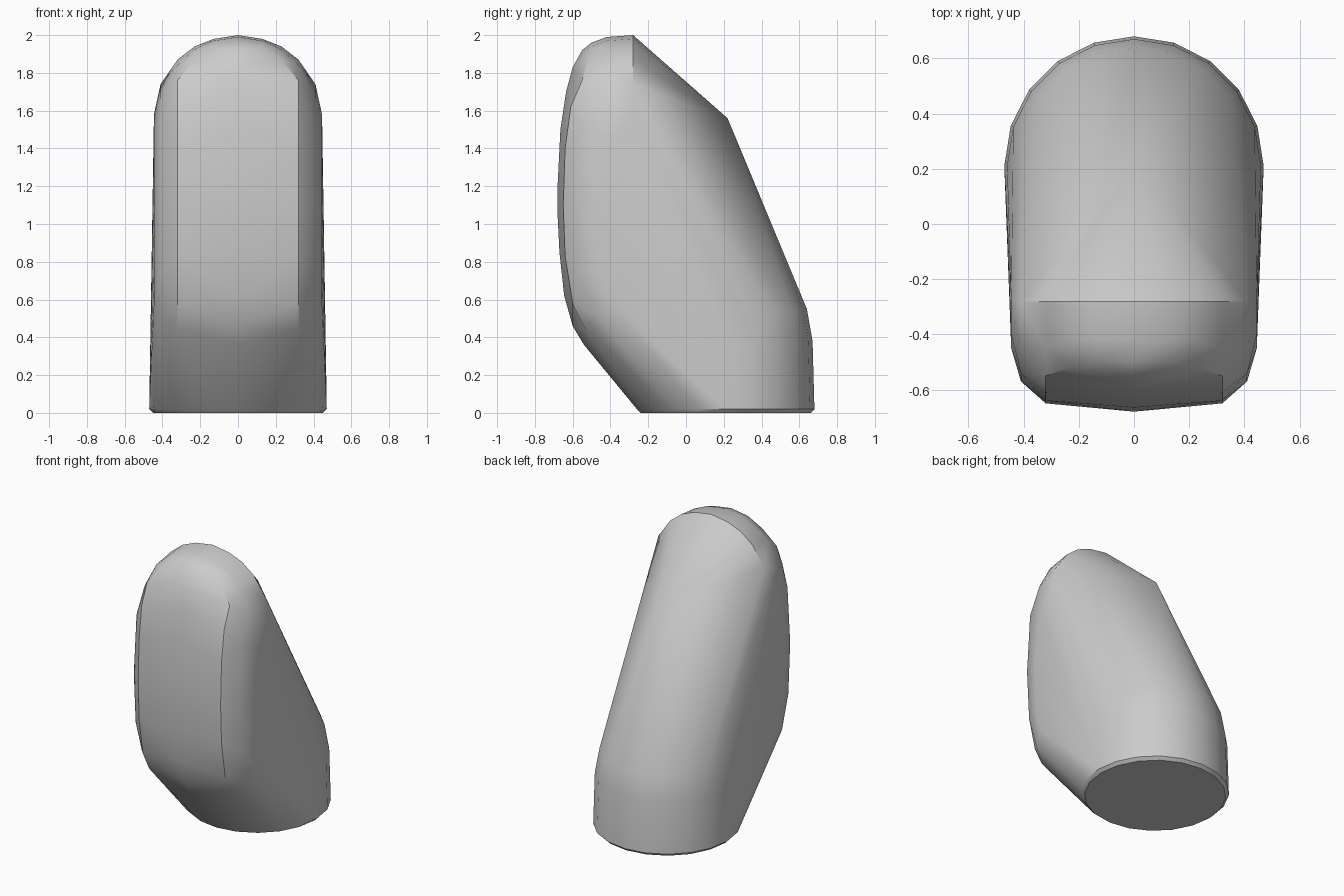
import bpy, bmesh
from math import radians, sin, cos, pi

old = bpy.data.objects.get("Cube")
if old:
    bpy.data.objects.remove(old)

grey = bpy.data.materials.new("neutral grey")
grey.use_nodes = True
colour = (0.6, 0.6, 0.6, 1)
grey.diffuse_color = colour
grey.node_tree.nodes["Principled BSDF"].inputs["Base Color"].default_value = colour

bm = bmesh.new()


def add_profile(x, points):
    """Place a side profile (y, z) at +x and mirror it at -x."""
    for side in ((1, -1) if x else (1,)):
        for y, z in points:
            bm.verts.new((side * x, y, z))


def add_ring(radius, z, back_only=False, steps=20):
    """Round cross-section of the foot."""
    for i in range(steps):
        a = 2 * pi * i / steps
        if not back_only or sin(a) > -0.01:
            bm.verts.new((radius * cos(a), 0.21 + radius * sin(a), z))


# Rounded front, from the middle out to the flat sides
add_profile(0, [(-.28, 2), (-.42, 1.99), (-.50, 1.96), (-.55, 1.92), (-.60, 1.83),
                (-.635, 1.7), (-.665, 1.5), (-.68, 1.2), (-.68, 1.05), (-.67, .85),
                (-.645, .62), (-.60, .46), (-.54, .36)])
add_profile(.13, [(-.28, 1.98), (-.42, 1.97), (-.50, 1.94)])
add_profile(.23, [(-.28, 1.94), (-.42, 1.925), (-.52, 1.87)])
add_profile(.32, [(-.28, 1.87), (-.45, 1.84), (-.55, 1.76), (-.61, 1.62), (-.64, 1.4),
                  (-.65, 1.1), (-.64, .83), (-.60, .58), (-.53, .44)])
add_profile(.41, [(-.28, 1.74), (-.45, 1.67), (-.54, 1.5), (-.57, 1.1), (-.55, .75),
                  (-.48, .52)])
add_profile(.445, [(-.28, 1.58), (-.40, 1.45), (-.45, 1.1), (-.44, .75), (-.40, .58)])

# Point where the sloping back faces meet
bm.verts.new((0, .22, 1.56))

# Round foot with a small bevel at the floor
add_ring(.45, 0)
add_ring(.47, .02)
add_ring(.46, .38, back_only=True)
add_ring(.43, .55, back_only=True)

# Stretch a skin over the sections
hull = bmesh.ops.convex_hull(bm, input=bm.verts[:])
spare = {v for v in hull["geom_interior"] + hull["geom_unused"]
         if isinstance(v, bmesh.types.BMVert)}
bmesh.ops.delete(bm, geom=list(spare), context="VERTS")
bmesh.ops.dissolve_limit(bm, angle_limit=radians(0.5), verts=bm.verts[:], edges=bm.edges[:])
bmesh.ops.recalc_face_normals(bm, faces=bm.faces[:])

mesh = bpy.data.meshes.new("tapered_body")
bm.to_mesh(mesh)
bm.free()
mesh.materials.append(grey)
body = bpy.data.objects.new("tapered_body", mesh)
bpy.context.collection.objects.link(body)

# Smooth curves, crisp edge behind the crown
bpy.ops.object.select_all(action="DESELECT")
body.select_set(True)
bpy.context.view_layer.objects.active = body
bpy.ops.object.shade_smooth_by_angle(angle=radians(30))
